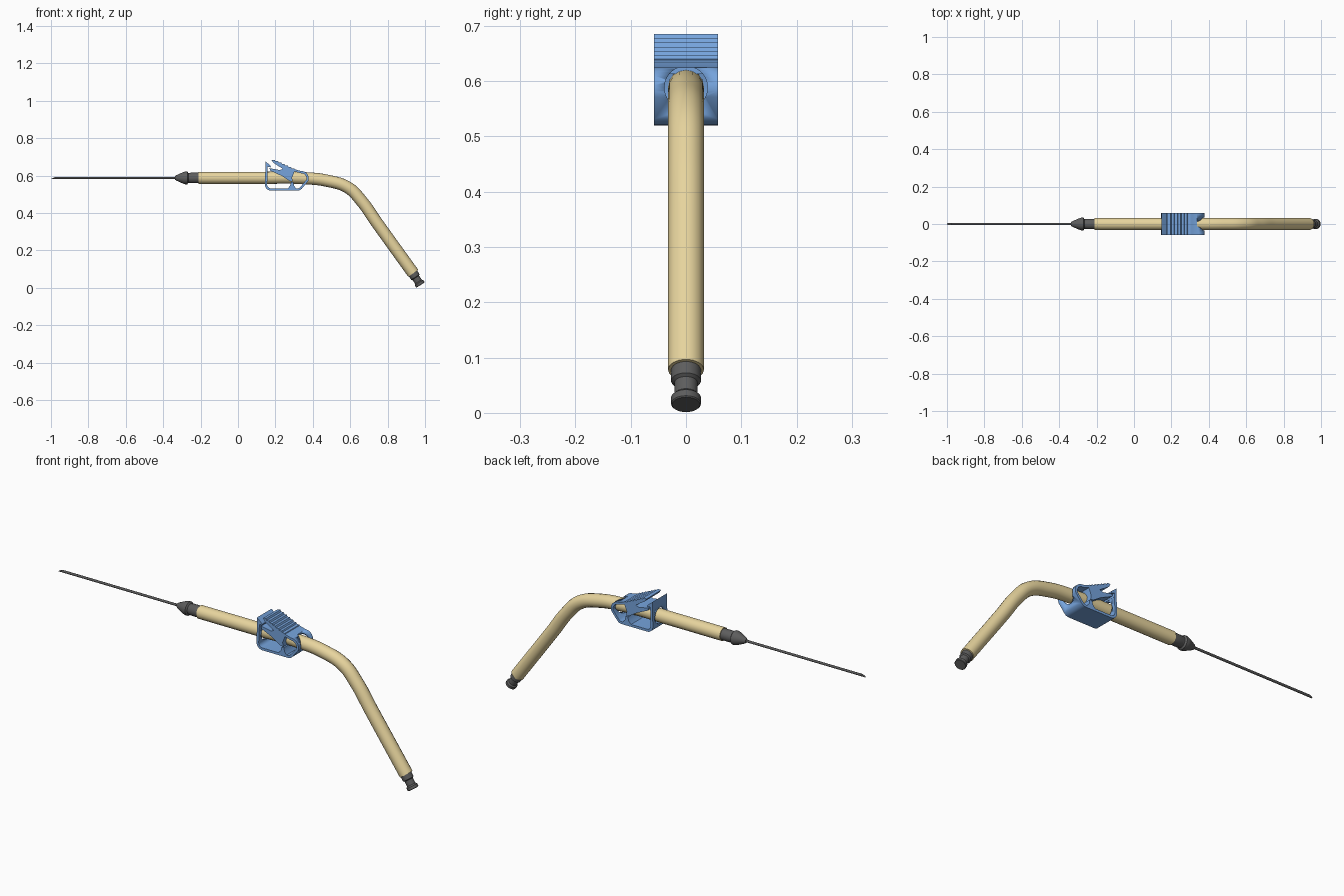
import bpy, bmesh, math
from mathutils import Vector

if "Cube" in bpy.data.objects:
    bpy.data.objects.remove(bpy.data.objects["Cube"])

AXIS_Z = 0.588


def material(name, rgb):
    m = bpy.data.materials.new(name)
    m.diffuse_color = (*rgb, 1)
    m.use_nodes = True
    m.node_tree.nodes["Principled BSDF"].inputs["Base Color"].default_value = m.diffuse_color
    return m


TAN = material("tan_tubing", (0.80, 0.66, 0.34))
BLUE = material("blue_plastic", (0.18, 0.37, 0.72))
BLACK = material("black_plastic", (0.11, 0.11, 0.11))


def finish(bm, name, mat, angle=35):
    bmesh.ops.recalc_face_normals(bm, faces=bm.faces)
    me = bpy.data.meshes.new(name)
    bm.to_mesh(me)
    bm.free()
    ob = bpy.data.objects.new(name, me)
    bpy.context.collection.objects.link(ob)
    if mat:
        me.materials.append(mat)
    bpy.ops.object.select_all(action='DESELECT')
    ob.select_set(True)
    bpy.context.view_layer.objects.active = ob
    bpy.ops.object.shade_smooth_by_angle(angle=math.radians(angle))
    return ob


def lathe(name, profile, origin, direction, mat, n=32):
    """Revolve (distance, radius) pairs about an axis lying in the xz plane."""
    d = Vector(direction).normalized()
    u, v = Vector((0, 1, 0)), d.cross(Vector((0, 1, 0)))
    bm = bmesh.new()
    rings = []
    for t, r in profile:
        rings.append([bm.verts.new(Vector(origin) + d * t + r * (
            u * math.cos(2 * math.pi * i / n) + v * math.sin(2 * math.pi * i / n)))
            for i in range(n)])
    for a, b in zip(rings, rings[1:]):
        for i in range(n):
            bm.faces.new((a[i], a[(i + 1) % n], b[(i + 1) % n], b[i]))
    bm.faces.new(rings[0])
    bm.faces.new(rings[-1])
    return finish(bm, name, mat)


def extrude(name, outline, half, mat):
    """Extrude an xz outline symmetrically in y."""
    bm = bmesh.new()
    f = bm.faces.new([bm.verts.new((x, -half, z)) for x, z in outline])
    g = bmesh.ops.extrude_face_region(bm, geom=[f])
    bmesh.ops.translate(bm, vec=(0, 2 * half, 0),
                        verts=[e for e in g['geom'] if isinstance(e, bmesh.types.BMVert)])
    return finish(bm, name, mat)


def strip(points, t):
    """Outline of a bent strip with thickness t around a centreline."""
    p = [Vector(q) for q in points]
    left, right = [], []
    for i, q in enumerate(p):
        d = (p[min(i + 1, len(p) - 1)] - p[max(i - 1, 0)]).normalized()
        n = Vector((-d.y, d.x)) * t / 2
        left.append(q + n)
        right.append(q - n)
    return left + right[::-1]


def arc(cx, cz, r, a0, a1, n=8):
    return [(cx + r * math.cos(math.radians(a0 + (a1 - a0) * i / n)),
             cz + r * math.sin(math.radians(a0 + (a1 - a0) * i / n))) for i in range(n + 1)]


# Flexible tube with a bend
cu = bpy.data.curves.new("tube", 'CURVE')
cu.dimensions = '3D'
cu.bevel_depth = 0.0325
cu.bevel_resolution = 6
cu.resolution_u = 10
cu.use_fill_caps = True
path = [(-0.21, AXIS_Z), (0.1, AXIS_Z), (0.34, 0.587), (0.48, 0.572), (0.59, 0.535),
        (0.66, 0.465), (0.74, 0.352), (0.937, 0.078)]
sp = cu.splines.new('BEZIER')
sp.bezier_points.add(len(path) - 1)
for bp, (x, z) in zip(sp.bezier_points, path):
    bp.co = (x, 0, z)
    bp.handle_left_type = bp.handle_right_type = 'AUTO'
tube = bpy.data.objects.new("tube", cu)
bpy.context.collection.objects.link(tube)
cu.materials.append(TAN)
tube.select_set(True)
bpy.context.view_layer.objects.active = tube
bpy.ops.object.convert(target='MESH')
bpy.ops.object.shade_smooth_by_angle(angle=math.radians(35))

# Needle with slanted tip
needle = lathe("needle", [(0, 0.006), (0.70, 0.006)], (-1.0, 0, AXIS_Z), (1, 0, 0), BLACK, 16)
for v in needle.data.vertices:
    if v.co.x < -0.9:
        v.co.x += (v.co.z - AXIS_Z + 0.006) * 2

# Needle hub
lathe("needle_hub", [(0, 0.009), (0.006, 0.014), (0.045, 0.031), (0.055, 0.034), (0.066, 0.034),
                     (0.072, 0.026), (0.08, 0.026), (0.084, 0.028), (0.13, 0.028)],
      (-0.337, 0, AXIS_Z), (1, 0, 0), BLACK)

# Connector on the far tube end
lathe("end_connector", [(-0.012, 0.027), (0.030, 0.027), (0.034, 0.021), (0.060, 0.021),
                        (0.066, 0.027), (0.079, 0.027), (0.081, 0.025)],
      (0.932, 0, 0.083), (0.54, 0, -0.84), BLACK)

# Clamp band: latch post, floor, rounded back and top hinge
HALF = 0.058
band = extrude("clamp_band", strip(
    [(0.153, 0.640), (0.151, 0.60)] + arc(0.176, 0.552, 0.026, 180, 270)
    + arc(0.318, 0.552, 0.026, 270, 318, 4) + arc(0.338, 0.585, 0.034, -18, 95)
    + [(0.31, 0.626), (0.285, 0.634)], 0.012), HALF, BLUE)

# Tube openings through both end walls
for i, (x0, x1) in enumerate([(0.12, 0.19), (0.338, 0.40)]):
    cutter = lathe(f"opening_cutter_{i}", [(0, 0.039), (x1 - x0, 0.039)],
                   (x0, 0, AXIS_Z), (1, 0, 0), None)
    mod = band.modifiers.new("opening", 'BOOLEAN')
    mod.operation, mod.object, mod.solver = 'DIFFERENCE', cutter, 'EXACT'
    bpy.context.view_layer.objects.active = band
    bpy.ops.object.modifier_apply(modifier=mod.name)
    bpy.data.objects.remove(cutter)

# Latch hook on the post
extrude("clamp_latch", [(0.147, 0.63), (0.146, 0.677), (0.152, 0.672), (0.176, 0.652),
                        (0.174, 0.644), (0.159, 0.648), (0.159, 0.63)], HALF, BLUE)

# Serrated press lever
a, b, steps = Vector((0.305, 0.630)), Vector((0.183, 0.685)), 7
top = []
for i in range(steps):
    p = a.lerp(b, i / steps)
    q = a.lerp(b, (i + 1) / steps)
    top += [p, (p.x - 0.004, q.y), (q.x + 0.003, q.y)]
extrude("clamp_lever", top + [(0.180, 0.683), (0.190, 0.668), (0.240, 0.636), (0.222, 0.630),
                              (0.168, 0.640), (0.172, 0.627), (0.235, 0.598), (0.276, 0.571),
                              (0.292, 0.568), (0.289, 0.590)], HALF, BLUE)

# Lower pinch jaw
extrude("clamp_jaw", [(0.262, 0.528), (0.278, 0.545), (0.284, 0.565), (0.296, 0.565),
                      (0.300, 0.545), (0.314, 0.528)], HALF, BLUE)
